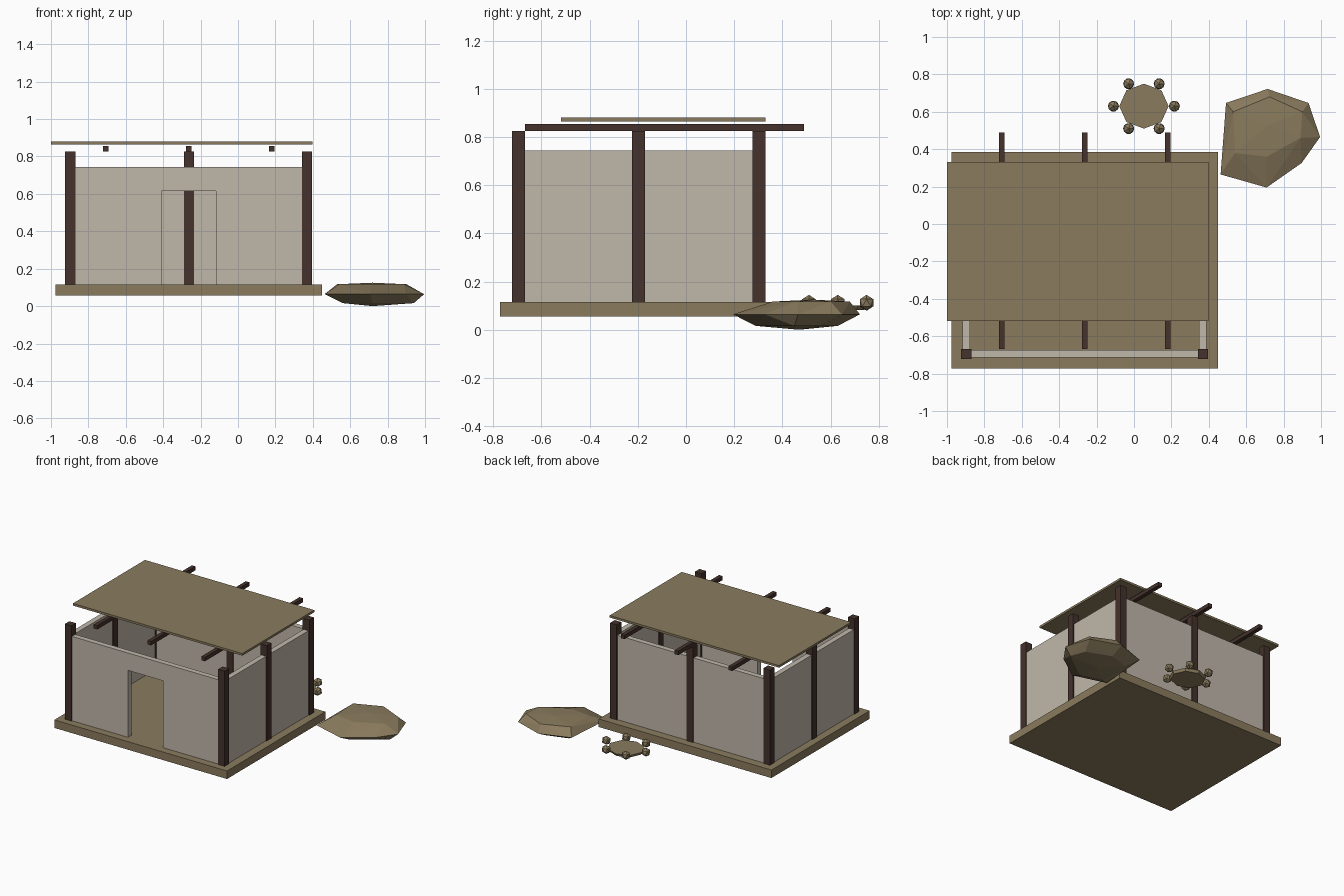
import bpy, bmesh, math
from mathutils import Vector

if "Cube" in bpy.data.objects:
    bpy.data.objects.remove(bpy.data.objects["Cube"])


def material(name, rgb):
    m = bpy.data.materials.new(name)
    m.diffuse_color = (*rgb, 1)
    m.use_nodes = True
    m.node_tree.nodes["Principled BSDF"].inputs["Base Color"].default_value = m.diffuse_color
    return m


EARTH = material("earth_brown", (0.254, 0.198, 0.110))
PLASTER = material("plaster_grey", (0.527, 0.474, 0.402))
TIMBER = material("dark_timber", (0.058, 0.032, 0.025))


def finish(name, bm, mat):
    bmesh.ops.recalc_face_normals(bm, faces=bm.faces)
    me = bpy.data.meshes.new(name)
    bm.to_mesh(me)
    bm.free()
    me.materials.append(mat)
    ob = bpy.data.objects.new(name, me)
    bpy.context.collection.objects.link(ob)
    return ob


def box(name, x, y, z, mat):
    """Box given by its (min, max) range on each axis."""
    bm = bmesh.new()
    bmesh.ops.create_cube(bm, size=1)
    for v in bm.verts:
        v.co = Vector([r[0] if c < 0 else r[1] for c, r in zip(v.co, (x, y, z))])
    return finish(name, bm, mat)


def around(c, half):
    return (c - half, c + half)


XL, XM, XR = -0.897, -0.263, 0.368      # post lines across
YF, YM, YB = -0.695, -0.197, 0.303      # post lines front to back
FLOOR, WALL_TOP, POST_TOP = 0.116, 0.745, 0.826
POST, WALL = 0.027, 0.020               # half thicknesses

# floor slab
box("floor_slab", (-0.975, 0.45), (-0.772, 0.386), (0.056, FLOOR), EARTH)

# posts: corners, sides and back middle (the doorway has none)
for i, (x, y) in enumerate([(XL, YF), (XR, YF), (XL, YM), (XR, YM),
                            (XL, YB), (XM, YB), (XR, YB)]):
    box(f"post_{i + 1}", around(x, POST), around(y, POST), (FLOOR, POST_TOP), TIMBER)

# side and back walls
box("left_wall", around(XL, WALL), (YF, YB), (FLOOR, WALL_TOP), PLASTER)
box("right_wall", around(XR, WALL), (YF, YB), (FLOOR, WALL_TOP), PLASTER)
box("back_wall", (XL + WALL, XR - WALL), around(YB, WALL), (FLOOR, WALL_TOP), PLASTER)

# front wall: outline with doorway, extruded through its thickness
DL, DR, DT = -0.408, -0.118, 0.615
outline = [(XL + WALL, FLOOR), (DL, FLOOR), (DL, DT), (DR, DT), (DR, FLOOR),
           (XR - WALL, FLOOR), (XR - WALL, WALL_TOP), (XL + WALL, WALL_TOP)]
bm = bmesh.new()
face = bm.faces.new([bm.verts.new((x, YF - WALL, z)) for x, z in outline])
ext = bmesh.ops.extrude_face_region(bm, geom=[face])["geom"]
bmesh.ops.translate(bm, vec=(0, 2 * WALL, 0),
                    verts=[g for g in ext if isinstance(g, bmesh.types.BMVert)])
finish("front_wall", bm, PLASTER)

# roof beams and flat roof
for i, x in enumerate((-0.708, -0.264, 0.180)):
    box(f"roof_beam_{i + 1}", around(x, 0.015), (-0.668, 0.489), (0.826, 0.855), TIMBER)
box("roof_panel", (-1.0, 0.398), (-0.518, 0.331), (0.865, 0.881), EARTH)

# boulder: faceted hull around a peak, three rings and a base
rings = [
    (0.125, [(0.72, 0.53)]),
    (0.117, [(0.53, 0.60), (0.725, 0.68), (0.90, 0.60), (0.89, 0.46),
             (0.71, 0.36), (0.54, 0.38)]),
    (0.064, [(0.714, 0.722), (0.933, 0.647), (0.995, 0.465), (0.896, 0.326),
             (0.709, 0.195), (0.463, 0.265), (0.492, 0.647)]),
    (0.016, [(0.56, 0.58), (0.72, 0.63), (0.90, 0.56), (0.94, 0.45),
             (0.72, 0.29), (0.56, 0.34)]),
    (0.0, [(0.72, 0.47)]),
]
bm = bmesh.new()
for z, pts in rings:
    for x, y in pts:
        bm.verts.new((x, y, z))
bmesh.ops.convex_hull(bm, input=bm.verts)
finish("boulder", bm, EARTH)

# fire pit: low eight-sided disc with six stones around it
CX, CY = 0.053, 0.63
bm = bmesh.new()
bmesh.ops.create_cone(bm, cap_ends=True, segments=8, radius1=0.92, radius2=1, depth=0.02)
for v in bm.verts:
    v.co = Vector((CX + v.co.x * 0.132, CY + v.co.y * 0.12, 0.091 + v.co.z))
finish("fire_pit", bm, EARTH)

for i in range(6):
    a = math.radians(60 * i)
    bm = bmesh.new()
    bmesh.ops.create_icosphere(bm, subdivisions=1, radius=0.033)
    bmesh.ops.translate(bm, verts=bm.verts,
                        vec=(CX + 0.163 * math.cos(a), CY + 0.138 * math.sin(a), 0.112))
    finish(f"pit_stone_{i + 1}", bm, EARTH)
